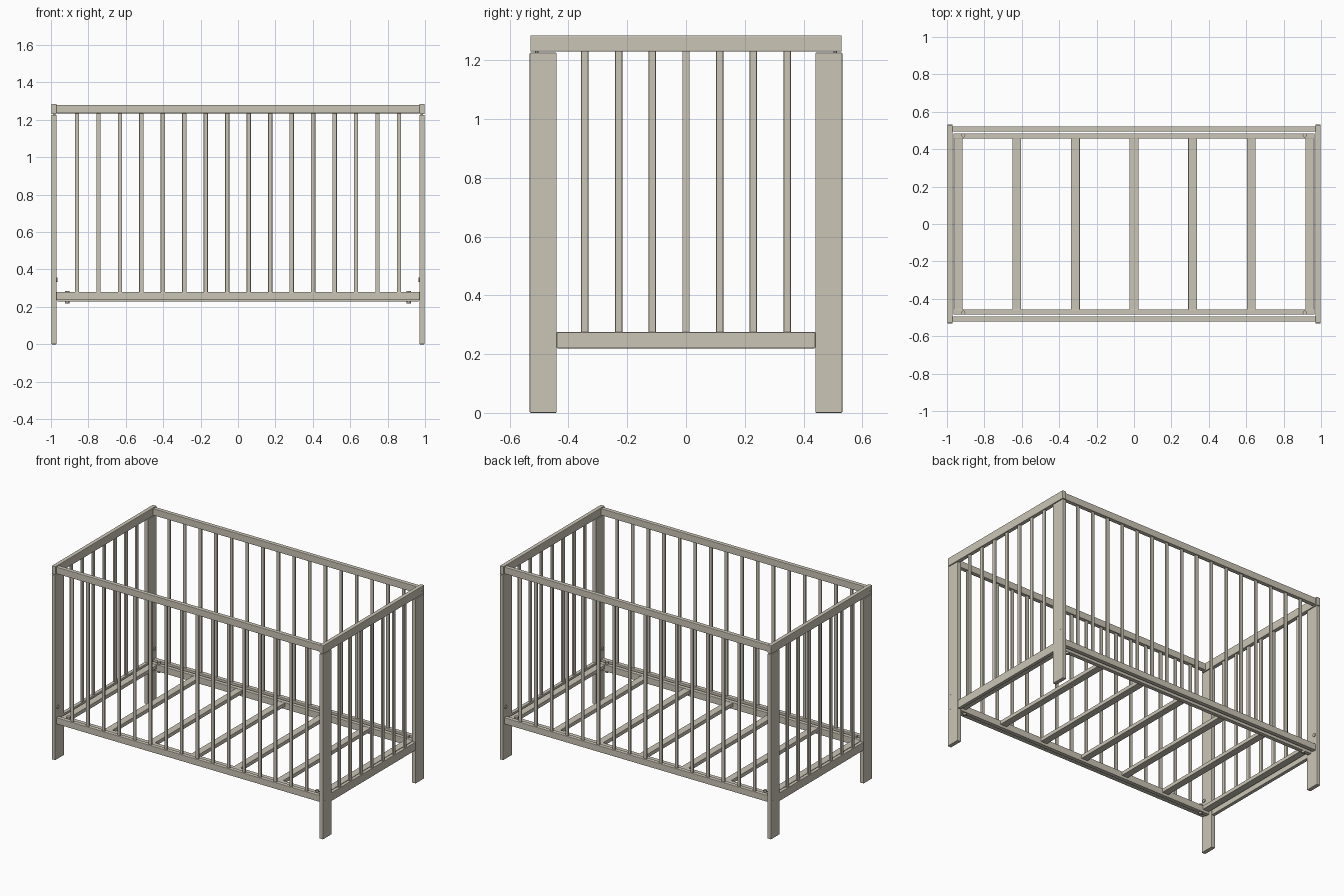
import bpy, math

if "Cube" in bpy.data.objects:
    bpy.data.objects.remove(bpy.data.objects["Cube"])

wood = bpy.data.materials.new("pale_wood")
wood.diffuse_color = (0.60, 0.56, 0.47, 1)
wood.use_nodes = True
wood.node_tree.nodes["Principled BSDF"].inputs["Base Color"].default_value = wood.diffuse_color


def finish(ob, name):
    ob.name = name
    ob.data.materials.append(wood)
    return ob


def box(name, x, y, z, bevel=0.002):
    """Box from (min, max) ranges on each axis, with softened edges."""
    bpy.ops.mesh.primitive_cube_add(size=1, location=[(a + b) / 2 for a, b in (x, y, z)])
    ob = bpy.context.object
    ob.scale = [b - a for a, b in (x, y, z)]
    bpy.ops.object.transform_apply(location=False, rotation=False, scale=True)
    mod = ob.modifiers.new("soft_edges", 'BEVEL')
    mod.width = bevel
    mod.segments = 2
    return finish(ob, name)


def span(s, a, b):
    """Range a..b mirrored to side s."""
    return tuple(sorted((s * a, s * b)))


def pin(name, loc, r, length, axis='Z'):
    rot = (0, math.pi / 2, 0) if axis == 'X' else (0, 0, 0)
    bpy.ops.mesh.primitive_cylinder_add(vertices=12, radius=r, depth=length, location=loc, rotation=rot)
    ob = finish(bpy.context.object, name)
    bpy.ops.object.shade_smooth_by_angle()
    return ob


for s in (-1, 1):
    # End panel: cap rail, lower rail and seven bars
    box("end_top_rail", span(s, 0.970, 0.997), (-0.53, 0.53), (1.23, 1.285), 0.003)
    box("end_lower_rail", span(s, 0.972, 0.995), (-0.44, 0.44), (0.22, 0.275))
    for i in range(-3, 4):
        y = i * 0.1147
        box("end_bar", span(s, 0.977, 0.990), (y - 0.0125, y + 0.0125), (0.27, 1.235), 0.004)

    # Long side: top rail, bottom rail and sixteen bars
    box("side_top_rail", (-0.97, 0.97), span(s, 0.494, 0.522), (1.235, 1.28), 0.003)
    box("side_bottom_rail", (-0.97, 0.97), span(s, 0.494, 0.522), (0.237, 0.28), 0.003)
    for i in range(16):
        x = (i - 7.5) * 0.1148
        box("side_bar", (x - 0.0115, x + 0.0115), span(s, 0.502, 0.514), (0.275, 1.24), 0.004)

    # Bed base rail with an inner ledge
    box("base_rail", (-0.965, 0.965), span(s, 0.457, 0.484), (0.228, 0.272))

    for t in (-1, 1):
        # Leg and its screws
        box("leg", span(s, 0.970, 0.997), span(t, 0.44, 0.532), (0, 1.226), 0.003)
        for z in (0.25, 0.345, 1.247):
            pin("screw_head", (s * 0.9965, t * 0.508, z), 0.008, 0.002, 'X')
        pin("inner_screw", (s * 0.968, t * 0.508, 0.345), 0.012, 0.006, 'X')
        # Bolt through the base rail
        pin("base_bolt", (s * 0.913, t * 0.474, 0.25), 0.006, 0.066)
        pin("base_bolt_head", (s * 0.913, t * 0.474, 0.279), 0.011, 0.014)
        pin("base_bolt_nut", (s * 0.913, t * 0.474, 0.223), 0.011, 0.012)

# Mattress slats
for i in range(-3, 4):
    x = i * 0.3135
    box("mattress_slat", (x - 0.0235, x + 0.0235), (-0.46, 0.46), (0.245, 0.270))
